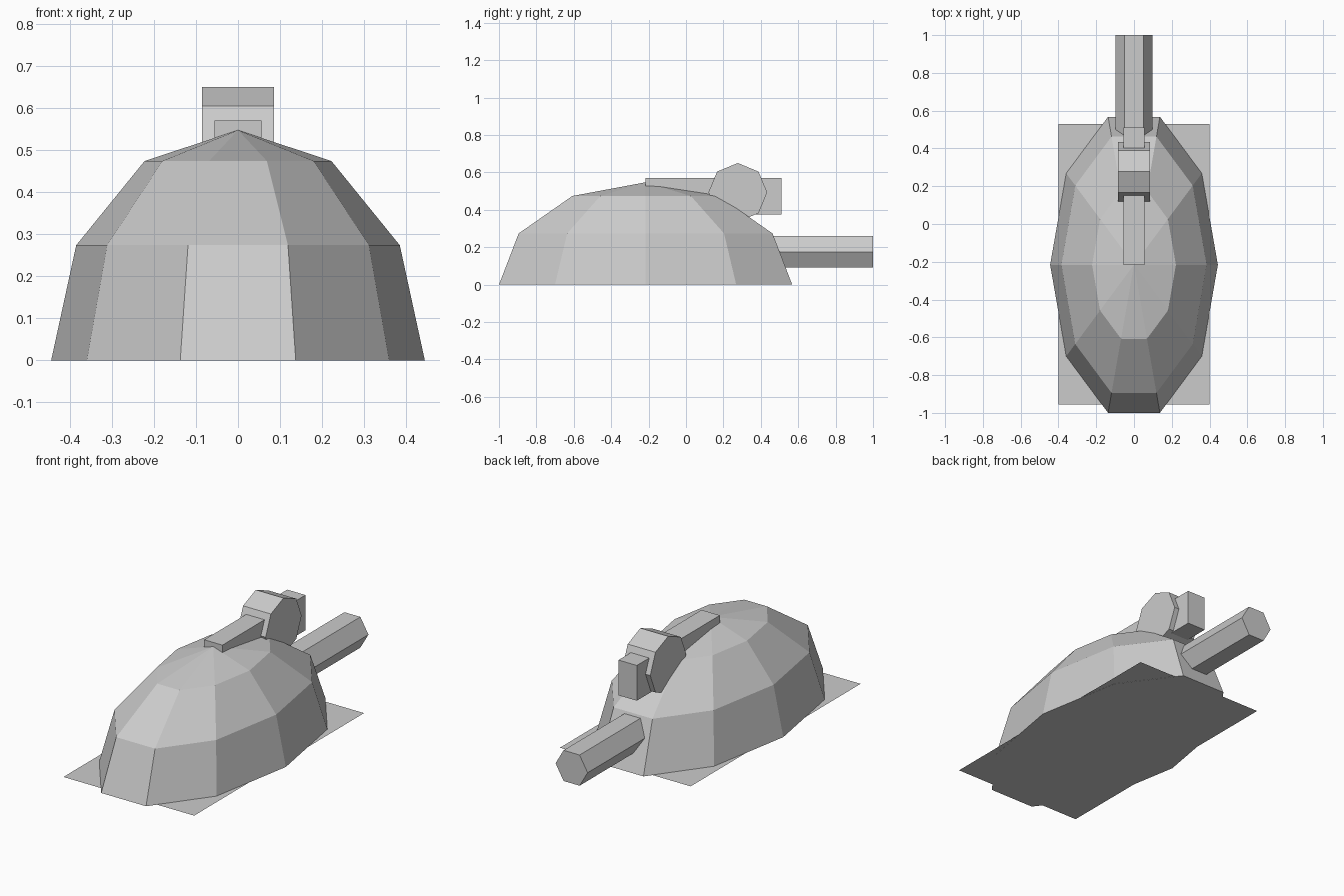
import bpy
import bmesh
from math import sin, cos, pi
from mathutils import Matrix

default = bpy.data.objects.get("Cube")
if default:
    bpy.data.objects.remove(default, do_unlink=True)

grey = bpy.data.materials.new("light grey")
grey.use_nodes = True
grey.diffuse_color = (0.6, 0.6, 0.6, 1)
grey.node_tree.nodes["Principled BSDF"].inputs["Base Color"].default_value = (0.6, 0.6, 0.6, 1)


def finish(name, bm):
    """Turn a bmesh into a flat-shaded grey object."""
    bmesh.ops.recalc_face_normals(bm, faces=bm.faces)
    mesh = bpy.data.meshes.new(name)
    bm.to_mesh(mesh)
    bm.free()
    mesh.materials.append(grey)
    obj = bpy.data.objects.new(name, mesh)
    bpy.context.collection.objects.link(obj)
    return obj


def box(name, lo, hi):
    bm = bmesh.new()
    bmesh.ops.create_cube(bm, size=1)
    for v in bm.verts:
        v.co = [(a + b) / 2 + c * (b - a) for a, b, c in zip(lo, hi, v.co)]
    return finish(name, bm)


def prism(name, axis, sides, radius, start, end, point):
    """Regular prism along x or y; point maps (u, v, along) to a position."""
    bm = bmesh.new()
    ends = []
    for along in (start, end):
        ring = [bm.verts.new(point(radius * cos(2 * pi * i / sides),
                                   radius * sin(2 * pi * i / sides), along))
                for i in range(sides)]
        bm.faces.new(ring)
        ends.append(ring)
    for i in range(sides):
        j = (i + 1) % sides
        bm.faces.new((ends[0][i], ends[0][j], ends[1][j], ends[1][i]))
    return finish(name, bm)


# Shell: upper half of a stretched ten-sided sphere, closed underneath
SIDES, CENTRE_Y = 10, -0.216
RX, RY, RZ = 0.444, 0.824, 0.547
bm = bmesh.new()
rings = []
for step in range(3):
    lat = step * pi / 6
    rings.append([bm.verts.new((RX * cos(lat) * cos(2 * pi * i / SIDES),
                                CENTRE_Y + RY * cos(lat) * sin(2 * pi * i / SIDES),
                                RZ * sin(lat))) for i in range(SIDES)])
apex = bm.verts.new((0, CENTRE_Y, RZ))
bm.faces.new(rings[0])
for i in range(SIDES):
    j = (i + 1) % SIDES
    for low, high in zip(rings, rings[1:]):
        bm.faces.new((low[i], low[j], high[j], high[i]))
    bm.faces.new((rings[-1][i], rings[-1][j], apex))
finish("shell", bm)

# Flat sheet under the shell
bm = bmesh.new()
bmesh.ops.create_grid(bm, x_segments=1, y_segments=1, size=0.5,
                      matrix=Matrix.Translation((0, -0.212, 0.001))
                      @ Matrix.Diagonal((0.8, 1.485, 1, 1)))
finish("base_sheet", bm)

# Bar running along the top and through the wheel
box("top_bar", (-0.056, CENTRE_Y, 0.375), (0.056, 0.51, 0.57))

# Scroll wheel: octagonal, across x
prism("scroll_wheel", "x", 8, 0.157, -0.085, 0.085,
      lambda u, v, a: (a, 0.277 + u, 0.493 + v))

# Cable: hexagonal, leaving the back
prism("cable", "y", 6, 0.098, 0.3, 1.0,
      lambda u, v, a: (u, a, 0.175 + v))
